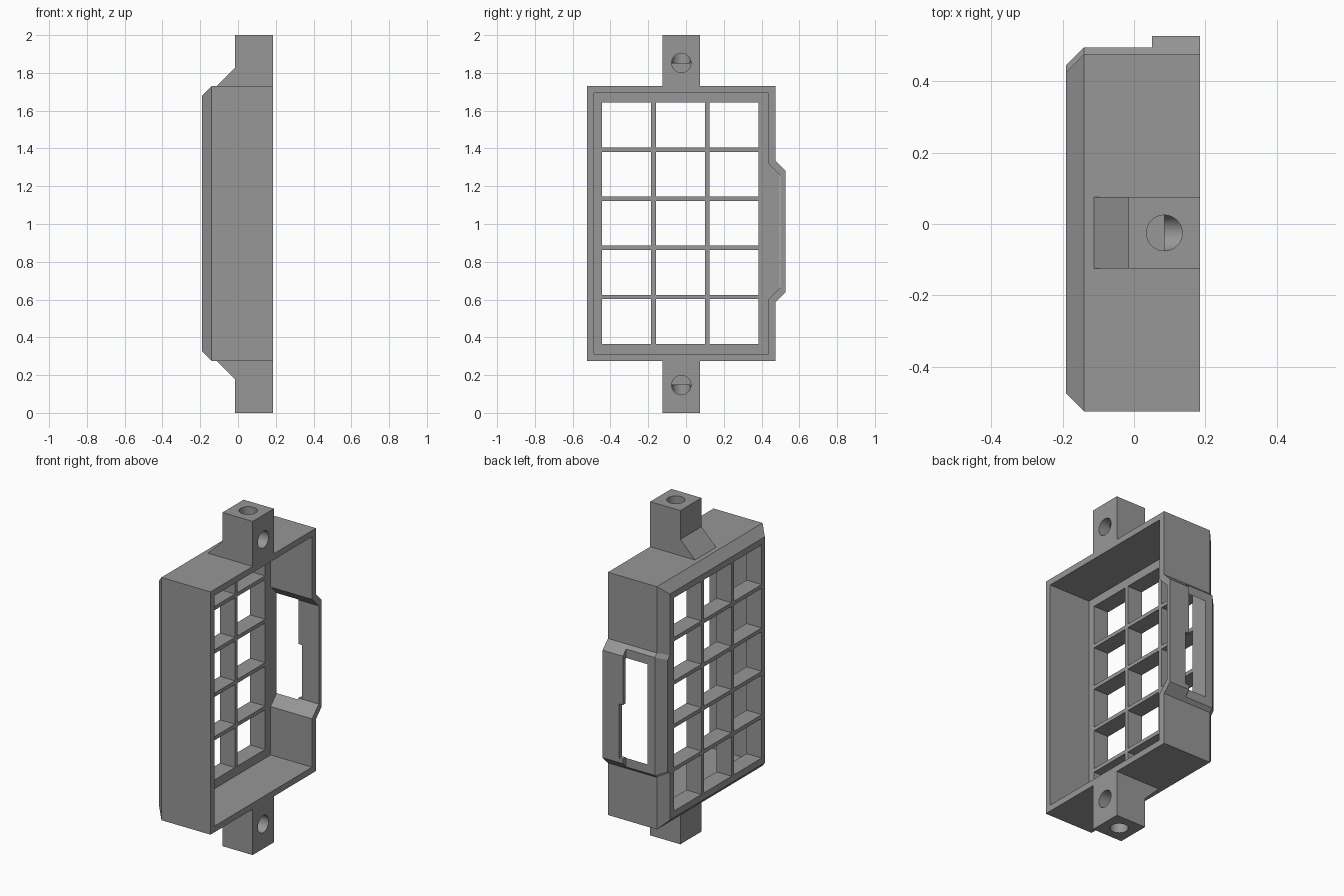
import bpy, bmesh, math
from mathutils import Vector

if "Cube" in bpy.data.objects:
    bpy.data.objects.remove(bpy.data.objects["Cube"])

grey = bpy.data.materials.new("grey plastic")
grey.diffuse_color = (0.31, 0.31, 0.31, 1)
grey.use_nodes = True
grey.node_tree.nodes["Principled BSDF"].inputs["Base Color"].default_value = grey.diffuse_color


def loft(name, rings):
    """Solid skinned through matching rings of points, capped at both ends."""
    bm = bmesh.new()
    loops = [[bm.verts.new(p) for p in ring] for ring in rings]
    n = len(loops[0])
    for a, b in zip(loops, loops[1:]):
        for i in range(n):
            j = (i + 1) % n
            bm.faces.new((a[i], a[j], b[j], b[i]))
    bm.faces.new(loops[0])
    bm.faces.new(loops[-1])
    bmesh.ops.recalc_face_normals(bm, faces=bm.faces[:])
    me = bpy.data.meshes.new(name)
    bm.to_mesh(me)
    bm.free()
    me.materials.append(grey)
    ob = bpy.data.objects.new(name, me)
    bpy.context.collection.objects.link(ob)
    return ob


def prism_x(name, profile, x0, x1):
    return loft(name, [[(x, y, z) for y, z in profile] for x in (x0, x1)])


def box(name, x, y, z):
    return prism_x(name, [(y[0], z[0]), (y[1], z[0]), (y[1], z[1]), (y[0], z[1])], *x)


def inset(profile, d):
    """Offset a counter-clockwise profile inward by d with mitred corners."""
    pts = [Vector(p) for p in profile]
    out = []
    for i, p in enumerate(pts):
        e0 = (p - pts[i - 1]).normalized()
        e1 = (pts[(i + 1) % len(pts)] - p).normalized()
        n0, n1 = Vector((-e0.y, e0.x)), Vector((-e1.y, e1.x))
        out.append(p + (n0 + n1) * d / (1 + n0.dot(n1)))
    return out


def rod(name, start, end, r, sides=32):
    start, end = Vector(start), Vector(end)
    q = (end - start).to_track_quat('Z', 'Y')
    ring = [q @ Vector((r * math.cos(t), r * math.sin(t), 0))
            for t in (2 * math.pi * i / sides for i in range(sides))]
    return loft(name, [[c + v for v in ring] for c in (start, end)])


def boolean(target, tool, op):
    m = target.modifiers.new(op.lower(), 'BOOLEAN')
    m.operation, m.object, m.solver = op, tool, 'EXACT'
    bpy.context.view_layer.objects.active = target
    bpy.ops.object.modifier_apply(modifier=m.name)
    bpy.data.objects.remove(tool)


def case_profile(y0, y1, z0, z1, yb, za, zb):
    """Rectangle with a 45 degree bulge of depth yb on its +y side."""
    d = yb - y1
    return [(y0, z0), (y1, z0), (y1, za), (yb, za + d), (yb, zb - d),
            (y1, zb), (y1, z1), (y0, z1)]


# Case: outer skin with chamfered grille edge
outer = case_profile(-0.525, 0.475, 0.275, 1.73, 0.495, 0.587, 1.333)
case = loft("case", [[(-0.19, y, z) for y, z in inset(outer, 0.05)],
                     [(-0.14, y, z) for y, z in outer],
                     [(0.185, y, z) for y, z in outer]])
# Raised rim of the side bulge
rim = [(0.40, 0.587), (0.475, 0.587), (0.526, 0.638), (0.526, 1.282),
       (0.475, 1.333), (0.40, 1.333)]
boolean(case, prism_x("rim", rim, 0.05, 0.185), 'UNION')
# Cavity, which breaks through the thin bulge as a slot
cavity = case_profile(-0.488, 0.437, 0.312, 1.693, 0.501, 0.602, 1.318)
boolean(case, prism_x("cavity", cavity, -0.09, 0.4), 'DIFFERENCE')
# Notch widening the lower half of the slot
boolean(case, box("notch", (0.03, 0.075), (0.47, 0.6), (0.667, 0.99)), 'DIFFERENCE')
# Grille windows
for col in range(3):
    for row in range(5):
        y, z = -0.445 + 0.285 * col, 0.365 + 0.26 * row
        boolean(case, box("window", (-0.3, 0.0), (y, y + 0.26), (z, z + 0.237)), 'DIFFERENCE')

# Mounting lugs with gussets and blind screw holes, top and bottom
for side, s in (("top", 1), ("bottom", -1)):
    base, end = 1.0025 + s * 0.7275, 1 + s
    side_profile = [(0.185, base), (0.185, end), (-0.015, end),
                    (-0.015, base + s * 0.097), (-0.112, base)]
    lug = loft(side + "_lug", [[(x, y, z) for x, z in side_profile] for y in (-0.125, 0.075)])
    zc = 1 + s * 0.853
    boolean(lug, rod("hole", (0.3, -0.025, zc), (0.085, -0.025, zc), 0.051), 'DIFFERENCE')
    boolean(lug, rod("hole", (0.085, -0.025, end + s * 0.1), (0.085, -0.025, zc), 0.05), 'DIFFERENCE')
    bpy.ops.object.select_all(action='DESELECT')
    lug.select_set(True)
    bpy.context.view_layer.objects.active = lug
    bpy.ops.object.shade_smooth_by_angle(angle=math.radians(30))
